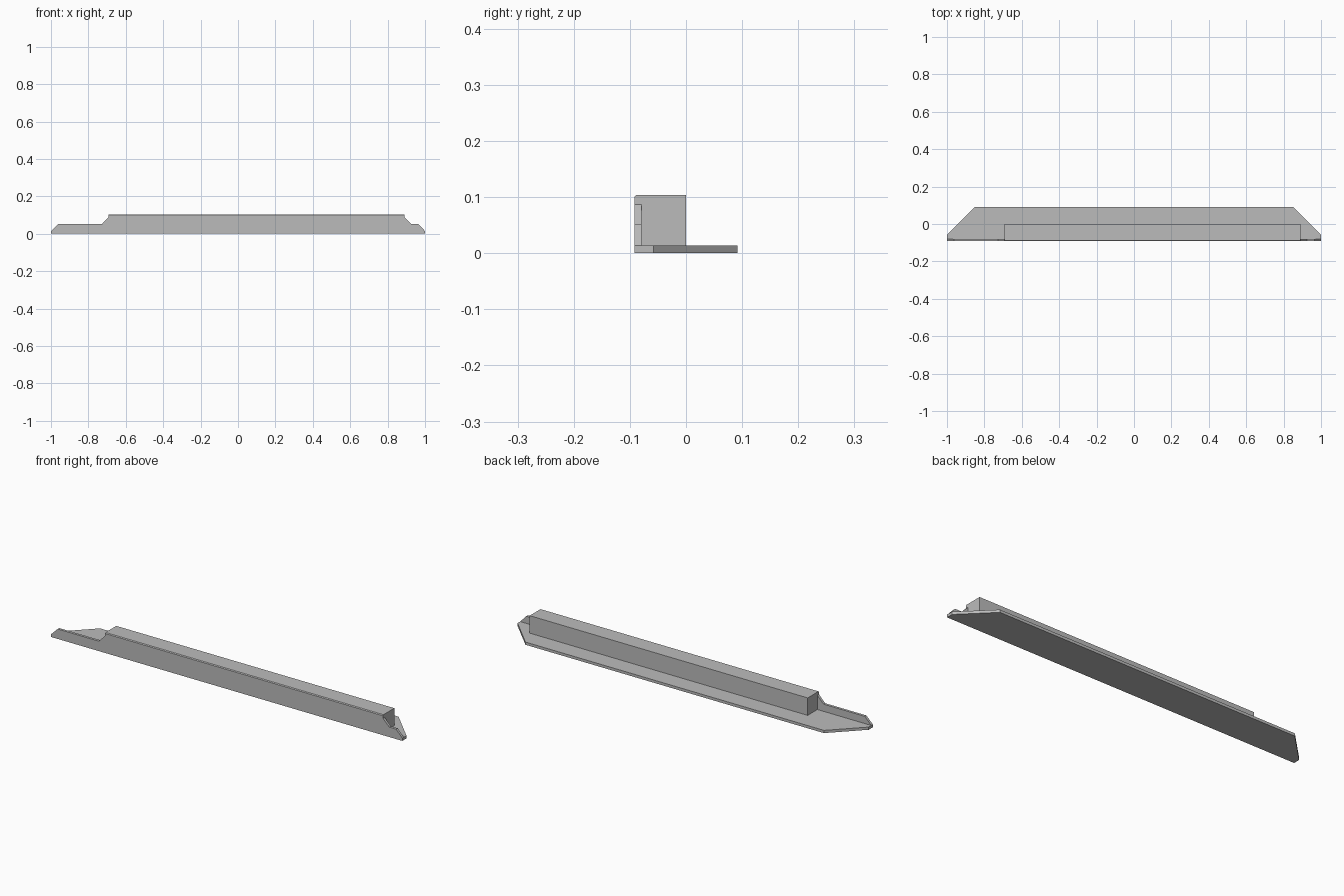
import bpy, bmesh
from mathutils import Vector

if "Cube" in bpy.data.objects:
    bpy.data.objects.remove(bpy.data.objects["Cube"])

grey = bpy.data.materials.new("plain grey")
grey.diffuse_color = (0.5, 0.5, 0.5, 1)
grey.use_nodes = True
grey.node_tree.nodes["Principled BSDF"].inputs["Base Color"].default_value = grey.diffuse_color


def prism(name, points, offset):
    """Extrude a flat polygon along the offset vector."""
    bm = bmesh.new()
    face = bm.faces.new([bm.verts.new(p) for p in points])
    ext = bmesh.ops.extrude_face_region(bm, geom=[face])
    moved = [g for g in ext["geom"] if isinstance(g, bmesh.types.BMVert)]
    bmesh.ops.translate(bm, verts=moved, vec=Vector(offset))
    bmesh.ops.recalc_face_normals(bm, faces=bm.faces)
    # small chamfer along the top front edge
    top = [e for e in bm.edges if all(v.co.z > 0.1 and v.co.y < -0.09 for v in e.verts)]
    if top:
        bmesh.ops.bevel(bm, geom=top, offset=0.004, segments=1, affect='EDGES')
    mesh = bpy.data.meshes.new(name)
    bm.to_mesh(mesh)
    bm.free()
    mesh.materials.append(grey)
    obj = bpy.data.objects.new(name, mesh)
    bpy.context.collection.objects.link(obj)
    return obj


F, B, H, T = -0.092, 0.092, 0.104, 0.014
X0, X1 = -0.693, 0.89

# front flange with stepped, chamfered ends
outline = [(-1, 0), (1, 0), (1, 0.014), (0.965, 0.051), (0.926, 0.051), (X1, 0.087),
           (X1, H), (X0, H), (X0, 0.087), (-0.728, 0.051), (-0.963, 0.051), (-1, 0.014)]
rail = prism("angle_rail", [(x, F, z) for x, z in outline], (0, 0.013, 0))

# base plate with cut back corners
plan = [(-1, F), (1, F), (1, -0.058), (0.85, B), (-0.85, B), (-1, -0.058)]
base = prism("base_plate", [(x, y, 0) for x, y in plan], (0, 0, T))

# solid core bar behind the flange
bar = [(-0.085, 0.005), (0, 0.005), (0, H), (-0.085, H)]
core = prism("core_bar", [(X0, y, z) for y, z in bar], (X1 - X0, 0, 0))

# fuse the three parts into one solid
for part in (base, core):
    mod = rail.modifiers.new("join_" + part.name, 'BOOLEAN')
    mod.operation = 'UNION'
    mod.solver = 'EXACT'
    mod.object = part
bpy.context.view_layer.objects.active = rail
rail.select_set(True)
for mod in list(rail.modifiers):
    bpy.ops.object.modifier_apply(modifier=mod.name)
for part in (base, core):
    bpy.data.objects.remove(part)
